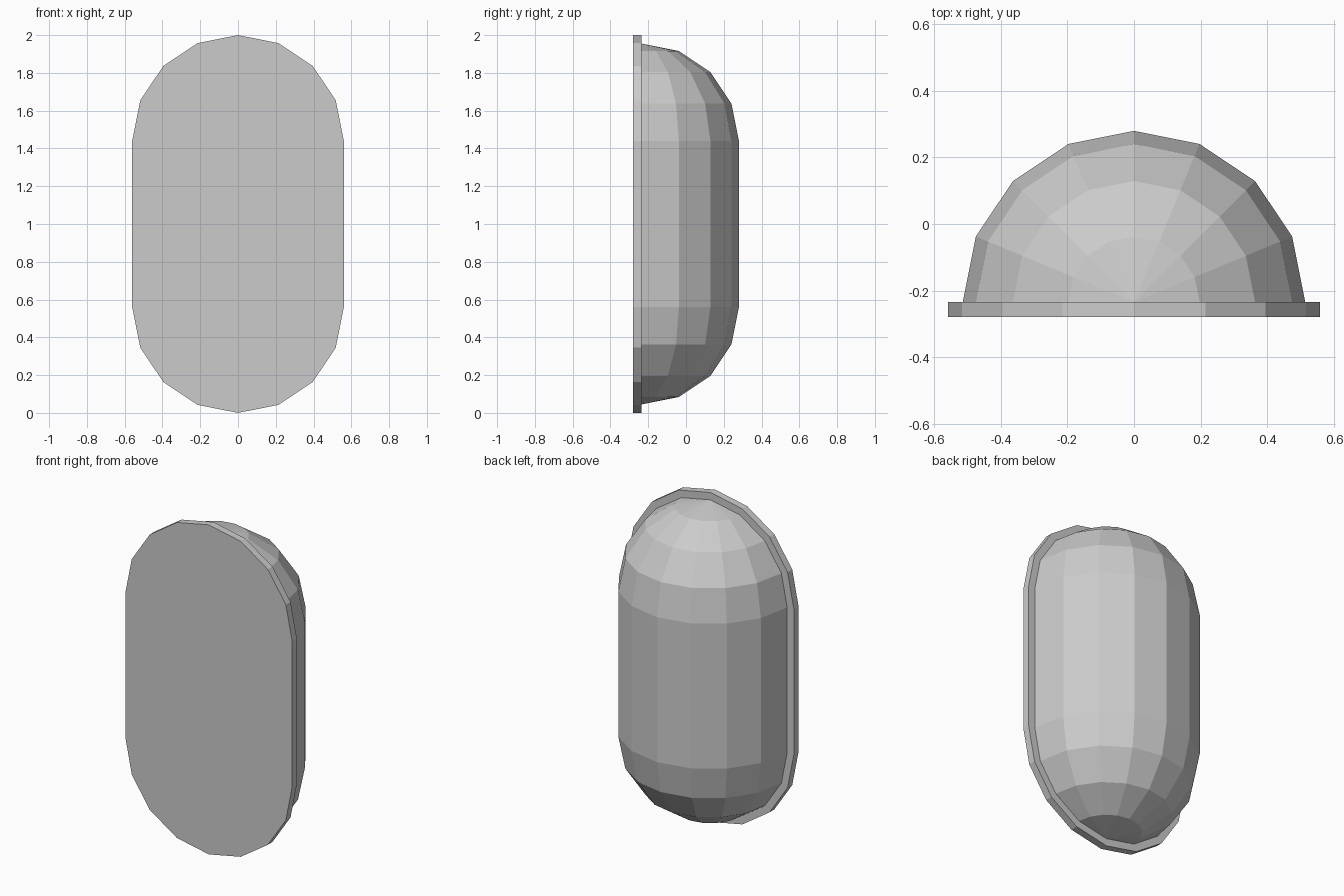
import bpy, bmesh
from math import sin, cos, pi
from mathutils import Vector

if "Cube" in bpy.data.objects:
    bpy.data.objects.remove(bpy.data.objects["Cube"])

PLATE_R, DOME_R = 0.56, 0.515
Z_TOP, Z_BOT = 1.44, 0.56          # centres of the rounded ends
Y_FRONT, Y_JOIN = -0.28, -0.235    # plate front and plate/dome seam
STEP = pi / 8


def half_outline(r):
    """Right half of a capsule outline, top to bottom, as (x, z)."""
    top = [(r * sin(i * STEP), Z_TOP + r * cos(i * STEP)) for i in range(5)]
    bot = [(r * sin(i * STEP), Z_BOT + r * cos(i * STEP)) for i in range(4, 9)]
    return top + bot


def finish(name, bm):
    bmesh.ops.remove_doubles(bm, verts=bm.verts, dist=1e-4)
    bmesh.ops.recalc_face_normals(bm, faces=bm.faces)
    mesh = bpy.data.meshes.new(name)
    bm.to_mesh(mesh)
    bm.free()
    obj = bpy.data.objects.new(name, mesh)
    bpy.context.collection.objects.link(obj)
    return obj


# Flat capsule-shaped plate at the front
bm = bmesh.new()
right = half_outline(PLATE_R)
left = [(-x, z) for x, z in reversed(right[1:-1])]
face = bm.faces.new([bm.verts.new((x, Y_FRONT, z)) for x, z in right + left])
ext = bmesh.ops.extrude_face_region(bm, geom=[face], use_keep_orig=True)
moved = [v for v in ext["geom"] if isinstance(v, bmesh.types.BMVert)]
bmesh.ops.translate(bm, verts=moved, vec=(0, Y_JOIN - Y_FRONT, 0))
finish("front_plate", bm)

# Half-capsule shell behind the plate: outline spun half a turn
bm = bmesh.new()
verts = [bm.verts.new((x, Y_JOIN, z)) for x, z in half_outline(DOME_R)]
edges = [bm.edges.new(pair) for pair in zip(verts, verts[1:])]
bmesh.ops.spin(bm, geom=verts + edges, cent=Vector((0, Y_JOIN, 0)),
               axis=(0, 0, 1), angle=pi, steps=8)
bmesh.ops.remove_doubles(bm, verts=bm.verts, dist=1e-4)
bmesh.ops.holes_fill(bm, edges=[e for e in bm.edges if e.is_boundary], sides=0)
finish("rounded_back", bm)
